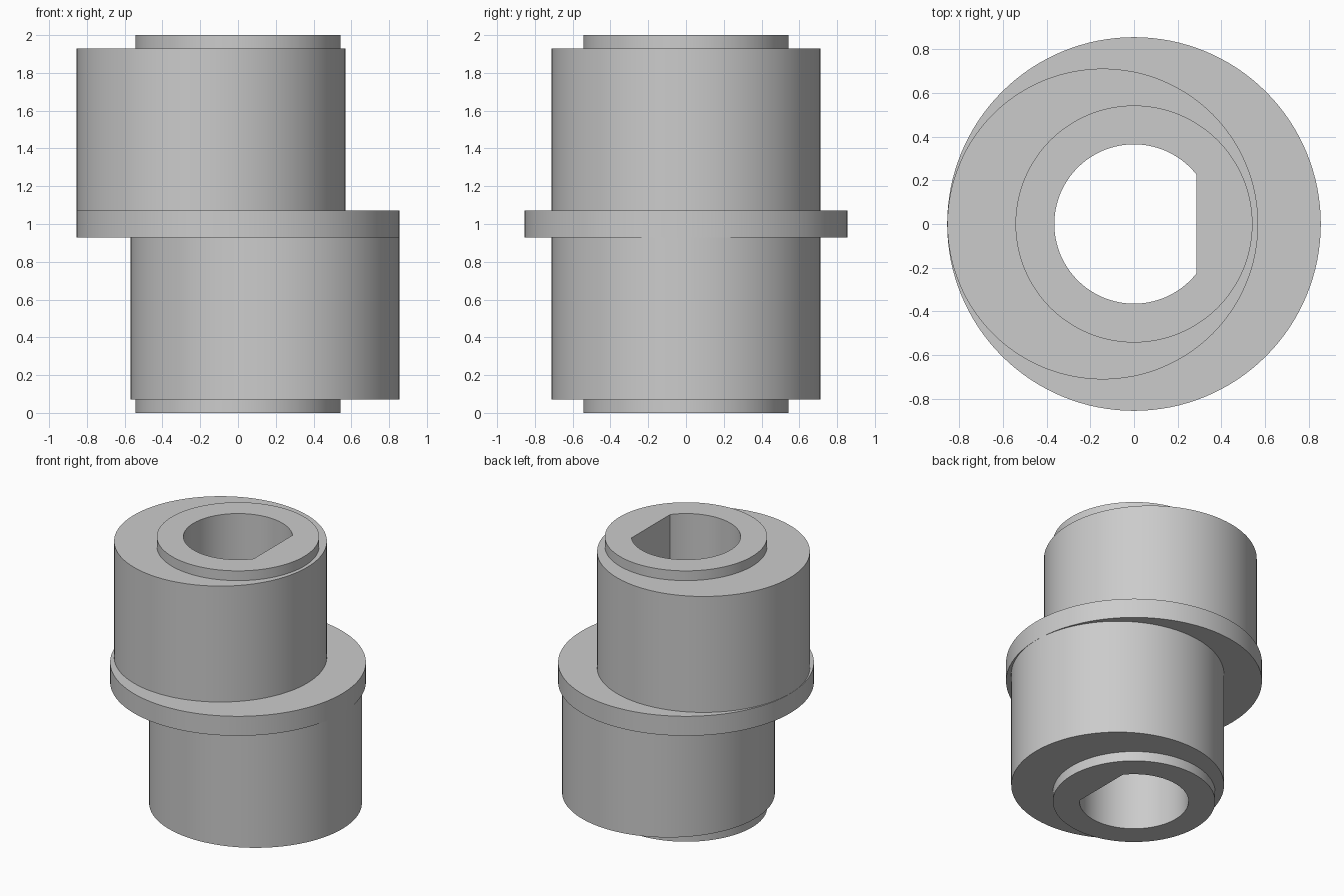
import bpy
import math

cube = bpy.data.objects.get("Cube")
if cube:
    bpy.data.objects.remove(cube, do_unlink=True)

# Plain grey metal
steel = bpy.data.materials.new("grey_steel")
steel.use_nodes = True
grey = (0.6, 0.6, 0.6, 1)
steel.diffuse_color = grey
steel.node_tree.nodes["Principled BSDF"].inputs["Base Color"].default_value = grey


def cylinder(name, radius, bottom, top, x=0):
    bpy.ops.mesh.primitive_cylinder_add(vertices=128, radius=radius, depth=top - bottom,
                                        location=(x, 0, (bottom + top) / 2))
    obj = bpy.context.object
    obj.name = name
    obj.data.materials.append(steel)
    return obj


def combine(target, tool, operation):
    mod = target.modifiers.new(operation.title(), 'BOOLEAN')
    mod.operation = operation
    mod.solver = 'EXACT'
    mod.object = tool
    bpy.context.view_layer.objects.active = target
    bpy.ops.object.modifier_apply(modifier=mod.name)
    bpy.data.objects.remove(tool, do_unlink=True)


# Central sleeve whose ends form the two collars
body = cylinder("eccentric_cam", 0.543, 0, 2)

# Opposed eccentric lobes, meeting inside the flange
combine(body, cylinder("lower_lobe", 0.712, 0.072, 1, 0.143), 'UNION')
combine(body, cylinder("upper_lobe", 0.712, 1, 1.928, -0.143), 'UNION')
combine(body, cylinder("flange", 0.856, 0.928, 1.072), 'UNION')

# D-shaped shaft bore with its flat towards +x
bore = cylinder("shaft_bore", 0.365, -0.2, 2.2)
bpy.ops.mesh.primitive_cube_add(size=3, location=(0.287 + 1.5, 0, 1))
combine(bore, bpy.context.object, 'DIFFERENCE')
combine(body, bore, 'DIFFERENCE')

# Smooth walls with crisp rims
bpy.ops.object.select_all(action='DESELECT')
body.select_set(True)
bpy.context.view_layer.objects.active = body
bpy.ops.object.shade_smooth_by_angle(angle=math.radians(30))
